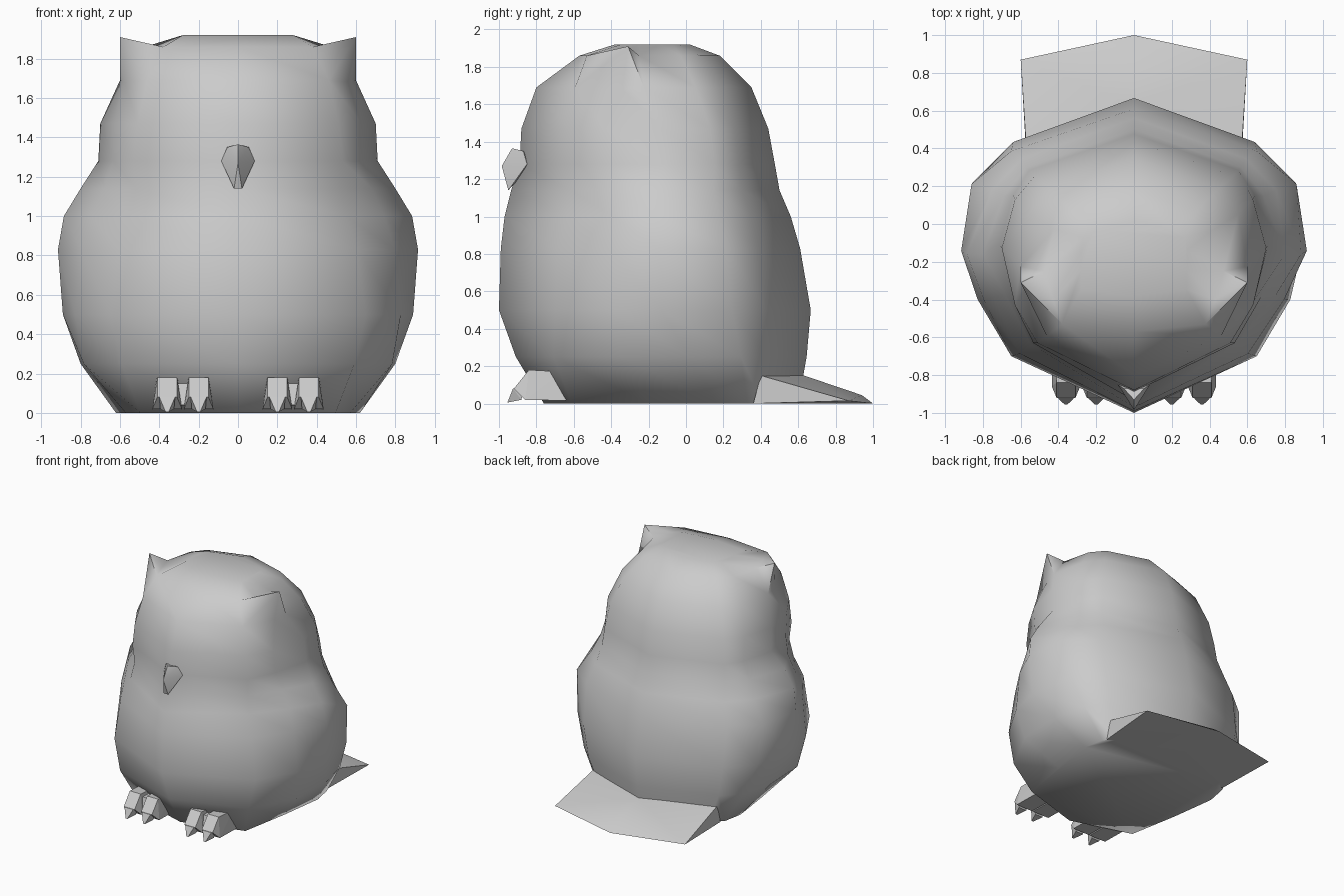
import bpy, bmesh

cube = bpy.data.objects.get("Cube")
if cube:
    bpy.data.objects.remove(cube, do_unlink=True)

grey = bpy.data.materials.new("plain grey")
grey.use_nodes = True
COLOUR = (0.6, 0.6, 0.6, 1)
grey.diffuse_color = COLOUR
grey.node_tree.nodes["Principled BSDF"].inputs["Base Color"].default_value = COLOUR


def finish(name, bm, angle=None):
    bmesh.ops.recalc_face_normals(bm, faces=bm.faces)
    mesh = bpy.data.meshes.new(name)
    bm.to_mesh(mesh)
    bm.free()
    mesh.materials.append(grey)
    obj = bpy.data.objects.new(name, mesh)
    bpy.context.collection.objects.link(obj)
    if angle:
        bpy.ops.object.select_all(action='DESELECT')
        obj.select_set(True)
        bpy.context.view_layer.objects.active = obj
        bpy.ops.object.shade_smooth_by_angle(angle=angle)
    return obj


def hull(name, points, mirror=False, shift=0, flip=1, angle=None):
    """Convex solid around the points, optionally mirrored across its middle."""
    bm = bmesh.new()
    pts = {(x * s, y, z) for x, y, z in points for s in ((1, -1) if mirror else (1,))}
    verts = [bm.verts.new(((x + shift) * flip, y, z)) for x, y, z in sorted(pts)]
    bmesh.ops.convex_hull(bm, input=verts)
    bmesh.ops.delete(bm, geom=[v for v in bm.verts if not v.link_faces], context='VERTS')
    bmesh.ops.dissolve_limit(bm, angle_limit=0.02, verts=bm.verts, edges=bm.edges)
    return finish(name, bm, angle)


# Body, wings and head: stacked twelve-sided rings
# height, half width, front y, back y, then as shares of the ring:
# back corner width, rear side width, side depth, wing front width and depth,
# front corner width and depth
RINGS = [
    (0.00, 0.62, -0.76, 0.60, 0.80, 0.95, 0.32, 0.92, 0.59, 0.80, 0.89),
    (0.25, 0.80, -0.91, 0.645, 0.75, 0.92, 0.40, 0.98, 0.64, 0.74, 0.87),
    (0.50, 0.89, -1.00, 0.667, 0.72, 0.93, 0.48, 0.93, 0.64, 0.73, 0.82),
    (0.83, 0.915, -0.99, 0.61, 0.71, 0.94, 0.47, 0.87, 0.63, 0.66, 0.81),
    (1.00, 0.885, -0.97, 0.56, 0.67, 0.85, 0.47, 0.84, 0.62, 0.62, 0.78),
    (1.14, 0.80, -0.935, 0.50, 0.71, 0.86, 0.46, 0.85, 0.61, 0.65, 0.78),
    (1.28, 0.71, -0.89, 0.475, 0.78, 0.90, 0.43, 0.89, 0.65, 0.75, 0.81),
    (1.47, 0.70, -0.88, 0.44, 0.75, 0.90, 0.43, 0.90, 0.66, 0.73, 0.81),
    (1.69, 0.60, -0.80, 0.35, 0.75, 0.92, 0.50, 0.90, 0.66, 0.77, 0.82),
    (1.86, 0.45, -0.57, 0.18, 0.75, 0.94, 0.56, 0.90, 0.66, 0.85, 0.84),
    (1.92, 0.28, -0.38, 0.02, 0.75, 0.97, 0.40, 1.00, 0.66, 1.00, 0.92),
]
BACK_DEPTH = 0.14
bm = bmesh.new()
rows = []
for z, w, front, back, rear_corner, rear, side, wing, wing_t, corner, corner_t in RINGS:
    rear_t = BACK_DEPTH + (side - BACK_DEPTH) * 0.33
    half = [(rear_corner, BACK_DEPTH), (rear, rear_t), (1, side),
            (wing, wing_t), (corner, corner_t)]
    ring = [(0, 0)] + half + [(0, 1)] + [(-x, t) for x, t in reversed(half)]
    rows.append([bm.verts.new((x * w, back + (front - back) * t, z)) for x, t in ring])

# Shape the ring points at the foot of each ear tuft
EAR_ROW = 8
for side in (1, -1):
    for row, i, co in ((8, 4, (0.575, -0.34, 1.68)), (9, 3, (0.475, -0.25, 1.86)),
                       (9, 4, (0.43, -0.4, 1.86)), (9, 5, (0.38, -0.53, 1.86))):
        rows[row][side * i].co = (co[0] * side, co[1], co[2])

for r, (low, high) in enumerate(zip(rows, rows[1:])):
    for i in range(12):
        j = (i + 1) % 12
        if r != EAR_ROW or i not in (3, 4, 7, 8):
            bm.faces.new((low[i], low[j], high[j], high[i]))
bm.faces.new(rows[0])
bm.faces.new(rows[-1])

# Ear tufts: a fan of faces drawn out to a tip
for side in (1, -1):
    tip = bm.verts.new((0.6 * side, -0.31, 1.91))
    low, high = rows[EAR_ROW], rows[EAR_ROW + 1]
    loop = [low[side * i] for i in (3, 4, 5)] + [high[side * i] for i in (5, 4, 3)]
    for a, b in zip(loop, loop[1:] + loop[:1]):
        bm.faces.new((a, b, tip))
finish("body", bm, 1.1)

# Beak
hull("beak", [(0, -0.985, 1.27), (0.02, -0.95, 1.14), (0, -0.93, 1.365),
              (0.085, -0.85, 1.28), (0.055, -0.87, 1.35), (0, -0.82, 1.28)],
     mirror=True, angle=0.5)

# Tail: flat wedge with a pointed rear edge
hull("tail", [(0, 0.63, 0.15), (0.57, 0.4, 0.15), (0.57, 0.36, 0),
              (0.6, 0.87, 0.015), (0, 0.94, 0.045), (0, 1, 0)], mirror=True, angle=0.6)

TOE = [(0.05, -0.84, 0.18), (0.05, -0.92, 0.08), (0.055, -0.66, 0.17),
       (0.075, -0.59, 0.015), (0.075, -0.86, 0.02)]
CLAW = [(0.04, -0.925, 0.08), (0.035, -0.88, 0.02), (0.04, -0.87, 0.08), (0.008, -0.955, 0.005)]
WEB = [(0.06, -0.82, 0.15), (0.06, -0.85, 0.04), (0.06, -0.64, 0.15), (0.06, -0.6, 0.03)]

# Two-toed feet
for label, flip in (("left", 1), ("right", -1)):
    hull(label + "_foot_web", WEB, mirror=True, shift=0.28, flip=flip)
    for toe, x in (("inner", 0.2), ("outer", 0.36)):
        hull(f"{label}_{toe}_toe", TOE, mirror=True, shift=x, flip=flip)
        hull(f"{label}_{toe}_claw", CLAW, mirror=True, shift=x, flip=flip)
